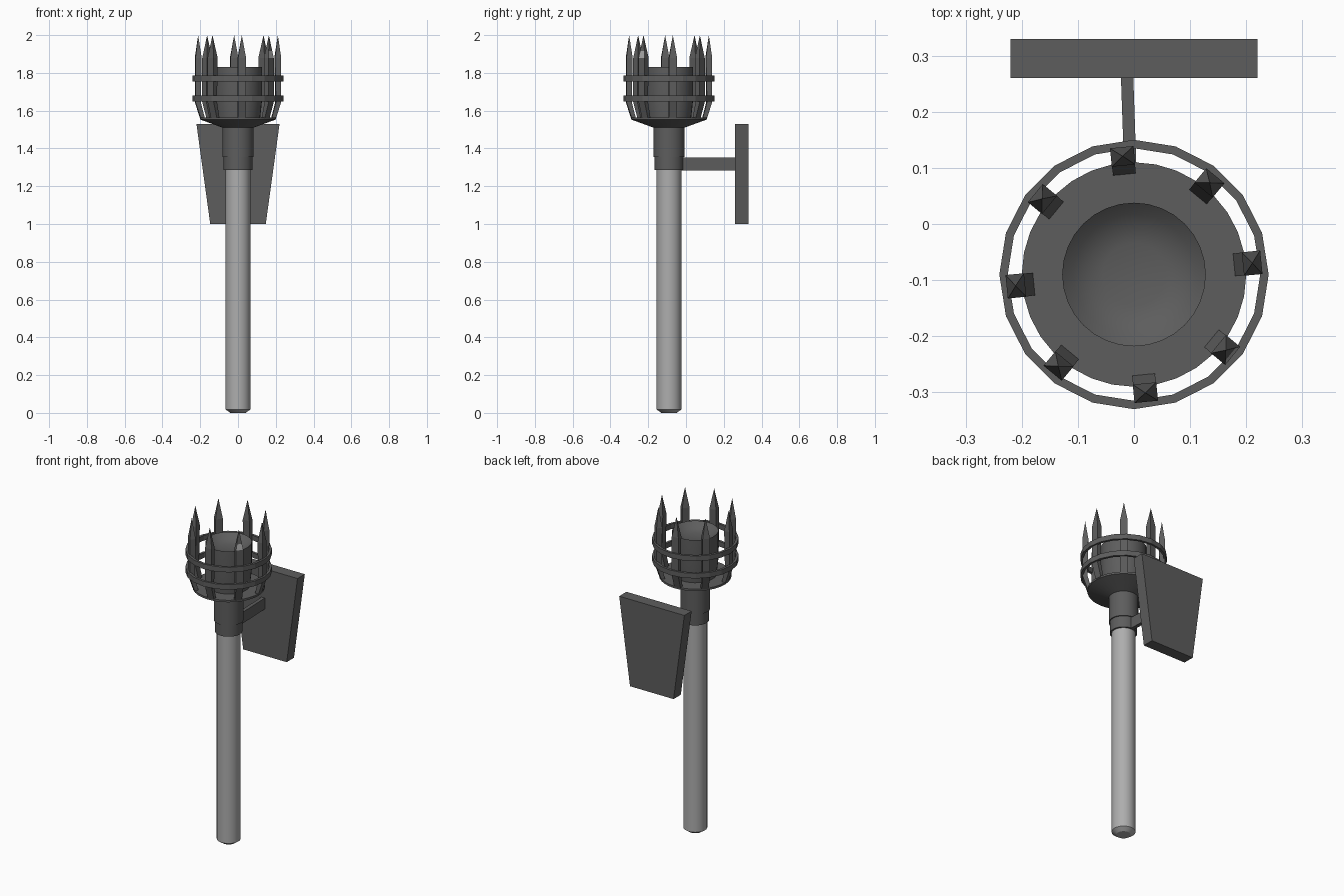
import bpy, bmesh, math
from mathutils import Matrix, Vector

if "Cube" in bpy.data.objects:
    bpy.data.objects.remove(bpy.data.objects["Cube"])

CY = -0.09  # torch axis position in y


def material(name, v):
    m = bpy.data.materials.new(name)
    m.diffuse_color = (v, v, v, 1)
    m.use_nodes = True
    m.node_tree.nodes["Principled BSDF"].inputs["Base Color"].default_value = m.diffuse_color
    return m


iron = material("dark iron", 0.11)
wood = material("pale shaft grey", 0.42)


def finish(name, bm, mats, smooth=None):
    bmesh.ops.recalc_face_normals(bm, faces=bm.faces)
    me = bpy.data.meshes.new(name)
    bm.to_mesh(me)
    bm.free()
    ob = bpy.data.objects.new(name, me)
    bpy.context.collection.objects.link(ob)
    for m in mats:
        me.materials.append(m)
    if smooth:
        bpy.ops.object.select_all(action='DESELECT')
        ob.select_set(True)
        bpy.context.view_layer.objects.active = ob
        bpy.ops.object.shade_smooth_by_angle(angle=math.radians(smooth))
    return ob


def lathe(name, profile, sides, mat, smooth=30, closed=False):
    """Revolve (radius, z) points around the torch axis."""
    bm = bmesh.new()
    rings = [[bm.verts.new((r * math.cos(a), CY + r * math.sin(a), z))
              for a in (2 * math.pi * i / sides for i in range(sides))]
             for r, z in profile]
    pairs = list(zip(rings, rings[1:]))
    if closed:
        pairs.append((rings[-1], rings[0]))
    else:
        bm.faces.new(rings[0])
        bm.faces.new(rings[-1])
    for lo, hi in pairs:
        for i in range(sides):
            j = (i + 1) % sides
            bm.faces.new((lo[i], lo[j], hi[j], hi[i]))
    return finish(name, bm, [mat], smooth)


# Shaft and metal head
lathe("shaft", [(0.04, 0), (0.066, 0.018), (0.066, 1.3)], 32, wood)
lathe("bracket_ring", [(0.076, 1.285), (0.076, 1.36)], 32, iron)
lathe("collar_and_dish", [(0.082, 1.355), (0.082, 1.51), (0.2, 1.553),
                          (0.2, 1.565)], 32, iron)
lathe("fuel_cup", [(0.117, 1.56), (0.128, 1.66), (0.128, 1.83),
                   (0.108, 1.812), (0.084, 1.798), (0.056, 1.79)], 32, iron, 35)

# Two hoops of the cage
for name, z in (("lower_hoop", 1.648), ("upper_hoop", 1.754)):
    lathe(name, [(0.24, z), (0.24, z + 0.031), (0.225, z + 0.031), (0.225, z)],
          20, iron, None, True)

# Eight pointed cage bars: (z, inner radius, outer radius, half width)
levels = [(1.56, 0.178, 0.2, 0.02), (1.645, 0.2, 0.228, 0.021),
          (1.88, 0.195, 0.228, 0.021), (1.915, 0.2, 0.223, 0.0148)]
for k in range(8):
    bm = bmesh.new()
    rings = [[bm.verts.new(p) for p in ((a, -w, z), (b, -w, z), (b, w, z), (a, w, z))]
             for z, a, b, w in levels]
    tip = bm.verts.new((0.212, 0, 2.0))
    bm.faces.new(rings[0])
    for n, (lo, hi) in enumerate(zip(rings, rings[1:])):
        for i in range(4):
            j = (i + 1) % 4
            f = bm.faces.new((lo[i], lo[j], hi[j], hi[i]))
            # One bar has a bare patch on its outer tip
            if k == 7 and n == 2 and i == 1:
                f.material_index = 1
    for i in range(4):
        bm.faces.new((rings[-1][i], rings[-1][(i + 1) % 4], tip))
    bm.transform(Matrix.Translation((0, CY, 0)) @
                 Matrix.Rotation(math.radians(5.5 + 45 * k), 4, 'Z'))
    finish("cage_bar_%d" % (k + 1), bm, [iron, wood])

# Arm to the wall, turned slightly off axis
bm = bmesh.new()
bmesh.ops.create_cube(bm, size=1)
bm.transform(Matrix.Translation((0, CY, 1.318)) @
             Matrix.Rotation(math.radians(2), 4, 'Z') @
             Matrix.Translation((0, 0.205, 0)) @ Matrix.Diagonal((0.022, 0.31, 0.068, 1)))
finish("wall_arm", bm, [iron])

# Tapered wall plate
bm = bmesh.new()
bmesh.ops.create_cube(bm, size=1)
for v in bm.verts:
    half = 0.22 if v.co.z > 0 else 0.147
    v.co = Vector((math.copysign(half, v.co.x), 0.295 + v.co.y * 0.07,
                   1.265 + v.co.z * 0.53))
finish("wall_plate", bm, [iron])
